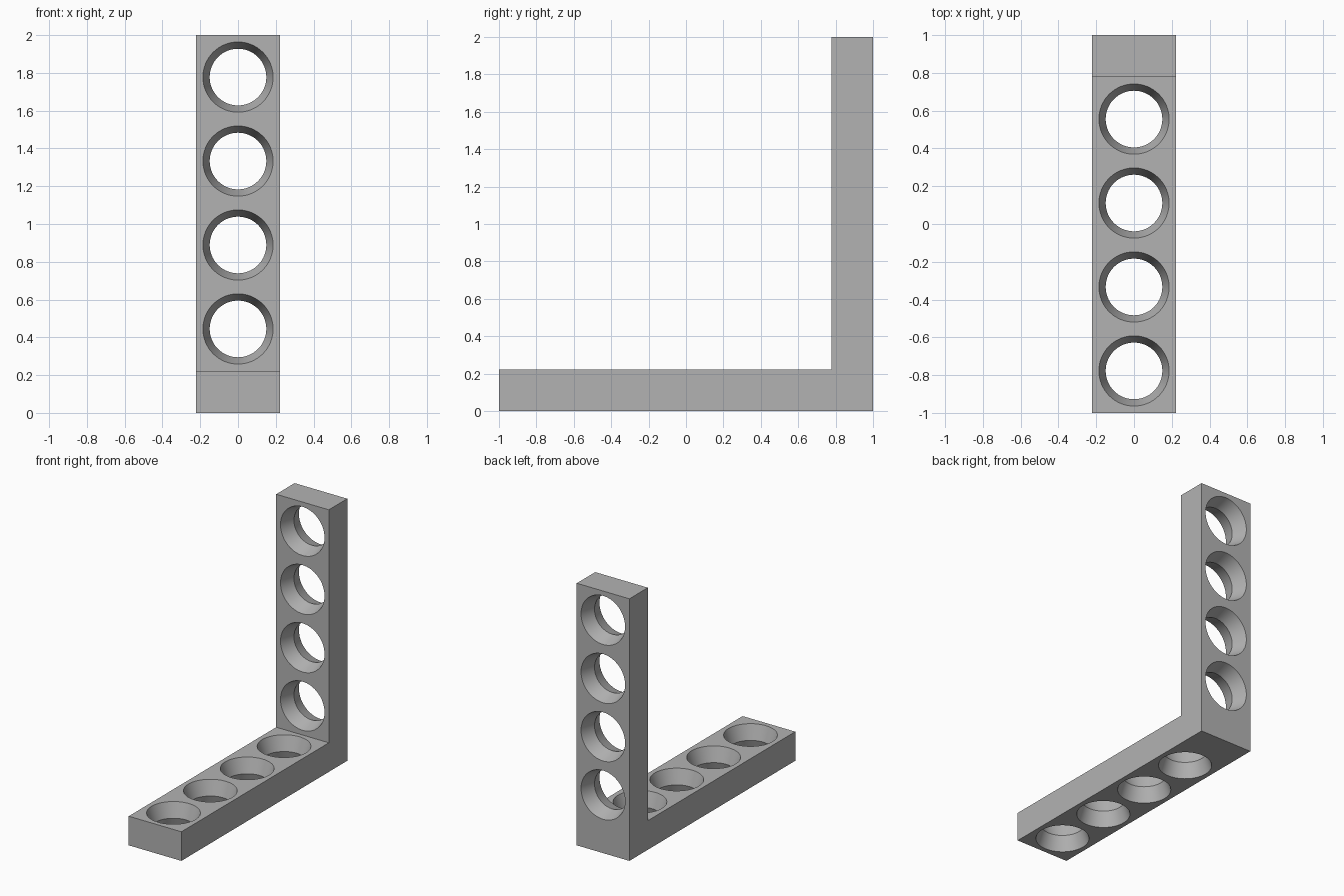
import bpy, bmesh, math
from mathutils import Matrix, Vector

default = bpy.data.objects.get("Cube")
if default:
    bpy.data.objects.remove(default, do_unlink=True)

PITCH = 2 / 4.5        # hole spacing and bar width
THICK = PITCH / 2      # bar thickness
RIM, WAIST = 0.186, 0.15
SIDES = 64

grey = bpy.data.materials.new("plain grey")
grey.use_nodes = True
colour = (0.45, 0.45, 0.45, 1)
grey.diffuse_color = colour
grey.node_tree.nodes["Principled BSDF"].inputs["Base Color"].default_value = colour


def make_object(name, bm):
    bmesh.ops.recalc_face_normals(bm, faces=bm.faces)
    mesh = bpy.data.meshes.new(name)
    bm.to_mesh(mesh)
    bm.free()
    mesh.materials.append(grey)
    obj = bpy.data.objects.new(name, mesh)
    bpy.context.collection.objects.link(obj)
    return obj


def add_hourglass(bm, matrix):
    # Double cone, narrowest in the middle, reaching just past both bar faces
    reach = THICK * 0.6
    end = WAIST + (RIM - WAIST) * reach / (THICK / 2)
    rings = []
    for radius, height in ((end, -reach), (WAIST, 0), (end, reach)):
        angles = [2 * math.pi * i / SIDES for i in range(SIDES)]
        rings.append([bm.verts.new(matrix @ Vector((radius * math.cos(a), radius * math.sin(a), height)))
                      for a in angles])
    for low, high in zip(rings, rings[1:]):
        for i in range(SIDES):
            j = (i + 1) % SIDES
            bm.faces.new((low[i], low[j], high[j], high[i]))
    bm.faces.new(rings[0][::-1])
    bm.faces.new(rings[-1])


# L-shaped bar, extruded across its width
bm = bmesh.new()
profile = [(-1, 0), (1, 0), (1, 2), (1 - THICK, 2), (1 - THICK, THICK), (-1, THICK)]
side = bm.faces.new([bm.verts.new((-PITCH / 2, y, z)) for y, z in profile])
extruded = bmesh.ops.extrude_face_region(bm, geom=[side])["geom"]
bmesh.ops.translate(bm, vec=(PITCH, 0, 0),
                    verts=[v for v in extruded if isinstance(v, bmesh.types.BMVert)])
bracket = make_object("angle_bracket", bm)

# Four waisted holes through each arm
bm = bmesh.new()
for k in range(1, 5):
    add_hourglass(bm, Matrix.Translation((0, 1 - k * PITCH, THICK / 2)))
    add_hourglass(bm, Matrix.Translation((0, 1 - THICK / 2, k * PITCH))
                  @ Matrix.Rotation(math.pi / 2, 4, "X"))
cutter = make_object("hole_cutter", bm)
cutter.hide_render = True

cut = bracket.modifiers.new("holes", "BOOLEAN")
cut.operation = "DIFFERENCE"
cut.solver = "EXACT"
cut.object = cutter
bpy.ops.object.select_all(action="DESELECT")
bracket.select_set(True)
bpy.context.view_layer.objects.active = bracket
bpy.ops.object.modifier_apply(modifier=cut.name)
bpy.data.objects.remove(cutter, do_unlink=True)

# Smooth hole walls, crisp rims and edges
bpy.ops.object.shade_smooth_by_angle(angle=math.radians(25))
